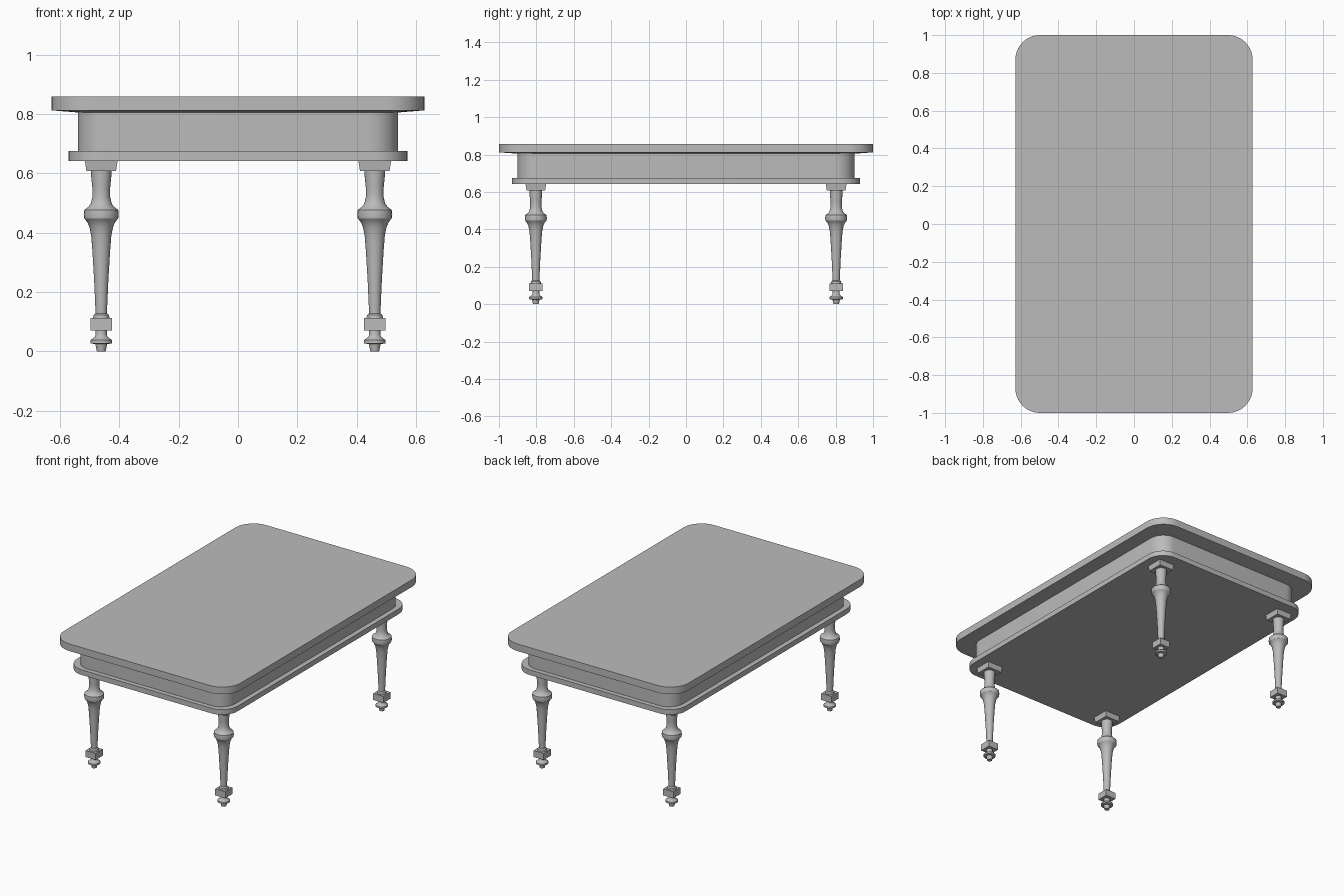
import bpy, bmesh, math
from mathutils import Matrix

if "Cube" in bpy.data.objects:
    bpy.data.objects.remove(bpy.data.objects["Cube"])

mat = bpy.data.materials.new("plain grey")
mat.use_nodes = True
grey = (0.5, 0.5, 0.5, 1)
mat.diffuse_color = grey
mat.node_tree.nodes["Principled BSDF"].inputs["Base Color"].default_value = grey


def finish(name, bm):
    bmesh.ops.recalc_face_normals(bm, faces=bm.faces)
    mesh = bpy.data.meshes.new(name)
    bm.to_mesh(mesh)
    bm.free()
    mesh.materials.append(mat)
    ob = bpy.data.objects.new(name, mesh)
    bpy.context.collection.objects.link(ob)
    bpy.ops.object.select_all(action='DESELECT')
    ob.select_set(True)
    bpy.context.view_layer.objects.active = ob
    bpy.ops.object.shade_smooth_by_angle(angle=math.radians(32))
    return ob


def rounded_outline(hx, hy, r, steps=10):
    pts = []
    for i, (sx, sy) in enumerate([(1, 1), (-1, 1), (-1, -1), (1, -1)]):
        for k in range(steps + 1):
            a = (i + k / steps) * math.pi / 2
            pts.append((sx * (hx - r) + r * math.cos(a), sy * (hy - r) + r * math.sin(a)))
    return pts


def rounded_slab(name, layers):
    """Stack of rounded rectangles (half x, half y, corner radius, z), capped at both ends."""
    bm = bmesh.new()
    rings = [[bm.verts.new((x, y, z)) for x, y in rounded_outline(hx, hy, r)]
             for hx, hy, r, z in layers]
    n = len(rings[0])
    for low, high in zip(rings, rings[1:]):
        for i in range(n):
            j = (i + 1) % n
            bm.faces.new((low[i], low[j], high[j], high[i]))
    bm.faces.new(rings[0][::-1])
    bm.faces.new(rings[-1])
    return finish(name, bm)


def square_block(name, x, y, z0, z1, bottom, top):
    bm = bmesh.new()
    bmesh.ops.create_cone(bm, cap_ends=True, segments=4, radius1=bottom * math.sqrt(2),
                          radius2=top * math.sqrt(2), depth=z1 - z0,
                          matrix=Matrix.Translation((x, y, (z0 + z1) / 2))
                          @ Matrix.Rotation(math.pi / 4, 4, 'Z'))
    return finish(name, bm)


def turned(name, x, y, profile, sides=24):
    bm = bmesh.new()
    verts = [bm.verts.new((r, 0, z)) for r, z in profile]
    edges = [bm.edges.new(pair) for pair in zip(verts, verts[1:])]
    bmesh.ops.spin(bm, geom=verts + edges, cent=(0, 0, 0), axis=(0, 0, 1),
                   angle=math.tau, steps=sides, use_duplicate=False)
    bmesh.ops.remove_doubles(bm, verts=bm.verts, dist=1e-5)
    bmesh.ops.translate(bm, verts=bm.verts, vec=(x, y, 0))
    return finish(name, bm)


# Top, apron and lower moulding
rounded_slab("table_top", [(0.54, 0.90, 0.10, 0.805), (0.628, 1.0, 0.13, 0.812),
                           (0.628, 1.0, 0.13, 0.858)])
rounded_slab("apron", [(0.54, 0.90, 0.10, 0.67), (0.54, 0.90, 0.10, 0.81)])
rounded_slab("lower_moulding", [(0.571, 0.93, 0.11, 0.642), (0.571, 0.93, 0.11, 0.675)])

# Turned leg and foot profiles as (radius, height)
shaft = [(0, 0.112), (0.028, 0.112), (0.026, 0.122), (0.019, 0.128), (0.024, 0.24),
         (0.030, 0.34), (0.034, 0.39), (0.040, 0.42), (0.048, 0.437), (0.057, 0.447),
         (0.059, 0.46), (0.057, 0.477), (0.043, 0.487), (0.035, 0.498), (0.030, 0.52),
         (0.030, 0.55), (0.034, 0.59), (0.034, 0.61), (0, 0.61)]
foot = [(0, 0), (0.015, 0), (0.020, 0.024), (0.036, 0.027), (0.036, 0.038),
        (0.022, 0.048), (0.019, 0.055), (0.019, 0.07), (0, 0.07)]

# Four legs
for end, sy in (("front", -1), ("back", 1)):
    for side, sx in (("right", -1), ("left", 1)):
        x, y, tag = sx * 0.461, sy * 0.803, f"{end}_{side}"
        square_block(f"{tag}_leg_cap", x, y, 0.608, 0.642, 0.050, 0.055)
        turned(f"{tag}_leg", x, y, shaft)
        square_block(f"{tag}_ankle_block", x, y, 0.07, 0.112, 0.036, 0.036)
        turned(f"{tag}_foot", x, y, foot)
